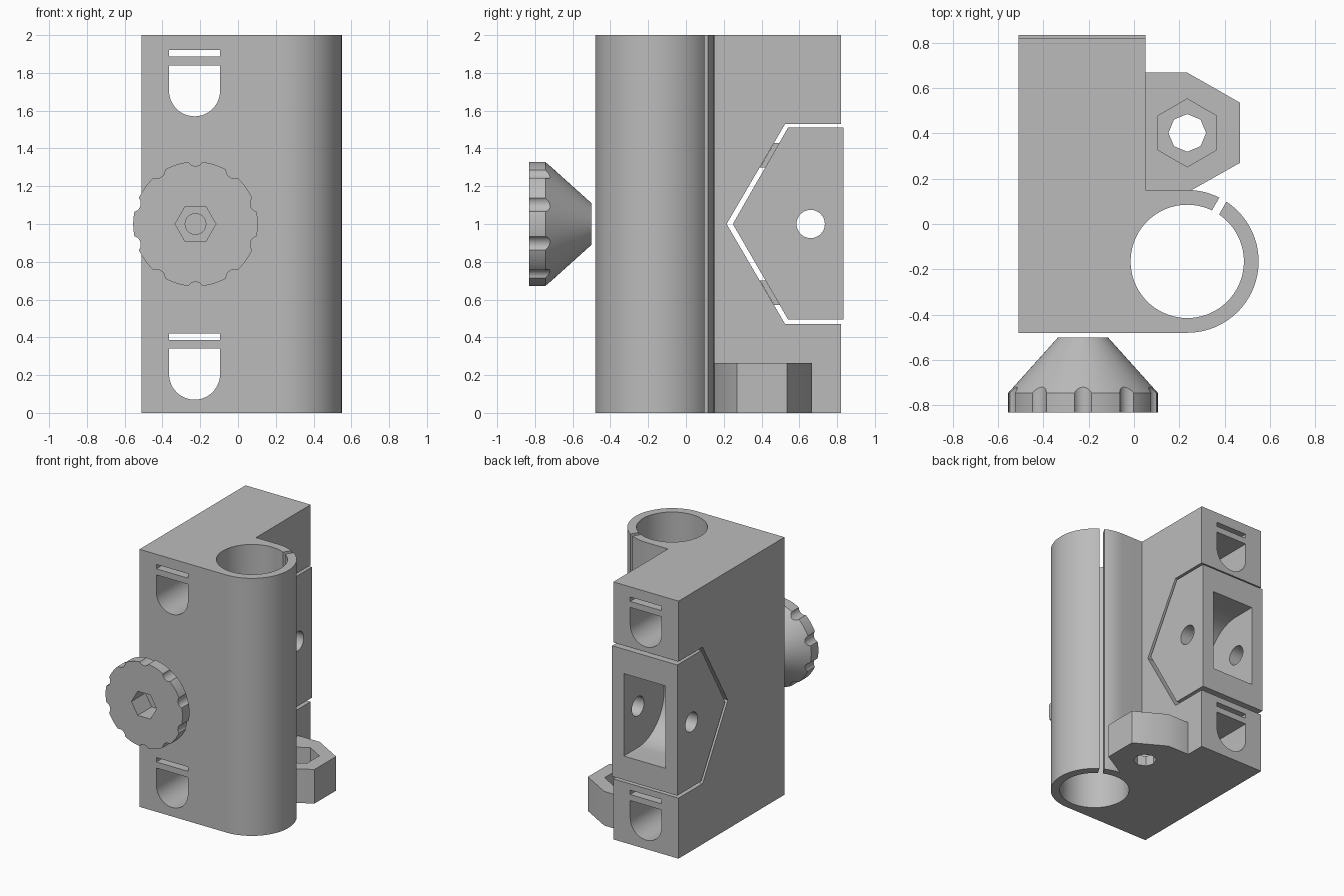
import bpy
from math import pi, cos, sin, radians
from mathutils import Vector

if "Cube" in bpy.data.objects:
    bpy.data.objects.remove(bpy.data.objects["Cube"], do_unlink=True)

grey = bpy.data.materials.new("plain grey")
grey.use_nodes = True
colour = (0.5, 0.5, 0.5, 1)
grey.diffuse_color = colour
grey.node_tree.nodes["Principled BSDF"].inputs["Base Color"].default_value = colour

# Maps (u, v, along) to world space for a prism drawn across each axis
PLACE = {
    "X": lambda u, v, w: (w, u, v),
    "Y": lambda u, v, w: (u, w, v),
    "Z": lambda u, v, w: (u, v, w),
}


def loft(name, rings, axis):
    """Closed solid through rings given as (outline, position along axis)."""
    n = len(rings[0][0])
    verts = [PLACE[axis](u, v, w) for outline, w in rings for u, v in outline]
    faces = [list(range(n))[::-1], list(range(len(verts) - n, len(verts)))]
    for k in range(len(rings) - 1):
        for i in range(n):
            j = (i + 1) % n
            faces.append([k * n + i, k * n + j, k * n + n + j, k * n + n + i])
    if axis == "Y":
        faces = [f[::-1] for f in faces]
    mesh = bpy.data.meshes.new(name)
    mesh.from_pydata(verts, [], faces)
    mesh.materials.append(grey)
    obj = bpy.data.objects.new(name, mesh)
    bpy.context.collection.objects.link(obj)
    return obj


def prism(name, outline, lo, hi, axis):
    return loft(name, [(outline, lo), (outline, hi)], axis)


def arc(u, v, r, n, start=0, sweep=360):
    """Points on a circle; a full sweep leaves out the repeated end point."""
    steps = n if sweep == 360 else n - 1
    return [(u + r * cos(radians(start + sweep * i / steps)),
             v + r * sin(radians(start + sweep * i / steps))) for i in range(n)]


def rect(u0, u1, v0, v1):
    return [(u0, v0), (u1, v0), (u1, v1), (u0, v1)]


def combine(target, other, operation="DIFFERENCE"):
    mod = target.modifiers.new("join", "BOOLEAN")
    mod.operation = operation
    mod.object = other
    mod.solver = "EXACT"
    bpy.context.view_layer.objects.active = target
    bpy.ops.object.modifier_apply(modifier=mod.name)
    bpy.data.objects.remove(other, do_unlink=True)


def finish(obj):
    bpy.ops.object.select_all(action="DESELECT")
    obj.select_set(True)
    bpy.context.view_layer.objects.active = obj
    bpy.ops.object.shade_smooth_by_angle(angle=radians(30))


LEFT, RIGHT = -0.51, 0.05
MID = -0.23
TX, TY = 0.235, -0.165

# Body: block and tube wall drawn as one outline
outline = [(LEFT, -0.48)] + arc(TX, TY, 0.315, 49, -90, 180)
outline += [(RIGHT, 0.15), (RIGHT, 0.82), (LEFT, 0.82)]
body = prism("clamp_body", outline, 0, 2, "Z")

# Tube bore and its slanted split
combine(body, prism("bore", arc(TX, TY, 0.25, 72), -0.1, 2.1, "Z"))
along = Vector((cos(radians(60)), sin(radians(60))))
side = Vector((-along.y, along.x)) * 0.018
centre = Vector((TX, TY))
split = [centre + along * 0.2 - side, centre + along * 0.4 - side,
         centre + along * 0.4 + side, centre + along * 0.2 + side]
combine(body, prism("split", [tuple(p) for p in split], -0.1, 2.1, "Z"))

# Rounded openings with a strap slit above each
for z in (0.205, 1.705):
    opening = arc(MID, z, 0.135, 25, 180, 180)
    opening += [(MID + 0.135, z + 0.135), (MID - 0.135, z + 0.135)]
    combine(body, prism("opening", opening, -0.6, 0.95, "Y"))
    slit = rect(MID - 0.135, MID + 0.135, z + 0.182, z + 0.216)
    combine(body, prism("slit", slit, -0.6, 0.95, "Y"))

# Pointed notch for the wedge
notch = [(0.215, 1), (0.525, 0.47), (0.95, 0.47), (0.95, 1.53), (0.525, 1.53)]
combine(body, prism("notch", notch, -0.6, 0.14, "X"))
finish(body)

# Wedge with a rounded pocket and a cross pin hole
wedge_shape = [(0.248, 1), (0.54, 0.495), (0.835, 0.495), (0.835, 1.51), (0.54, 1.51)]
wedge = prism("wedge_block", wedge_shape, LEFT, RIGHT, "X")
pocket = arc(0.66, 1, 0.32, 41, 90, 180) + [(0.95, 0.68), (0.95, 1.32)]
combine(wedge, prism("pocket", pocket, -0.41, -0.05, "X"))
combine(wedge, prism("pin_hole", arc(0.66, 1, 0.075, 32), -0.6, 0.14, "X"))
finish(wedge)

# Small bridges holding the wedge off the notch
for name, sign in (("upper_bridge", 1), ("lower_bridge", -1)):
    bridge = [(0.392, 1 + sign * 0.30), (0.422, 1 + sign * 0.30),
              (0.497, 1 + sign * 0.43), (0.467, 1 + sign * 0.43)]
    prism(name, bridge[::sign], MID - 0.135, MID + 0.135, "X")

# Foot lug with a hexagonal nut recess
lug_shape = [(RIGHT, 0.15), (0.255, 0.15), (0.468, 0.27), (0.468, 0.535),
             (0.235, 0.668), (RIGHT, 0.668)]
lug = prism("nut_lug", lug_shape, 0, 0.265, "Z")
combine(lug, prism("recess", arc(TX, 0.402, 0.15, 6, 30), 0.08, 0.4, "Z"))
combine(lug, prism("bolt_hole", arc(TX, 0.402, 0.083, 8), -0.1, 0.3, "Z"))
finish(lug)

# Knob: short rim and a cone towards the body
KX = -0.225
knob = loft("knob", [(arc(KX, 1, 0.33, 80), -0.832), (arc(KX, 1, 0.33, 80), -0.745),
                     (arc(KX, 1, 0.11, 80), -0.5)], "Y")
for x, z in arc(KX, 1, 0.352, 10, 90):
    combine(knob, prism("scallop", arc(x, z, 0.045, 24), -0.9, -0.6, "Y"))
combine(knob, prism("hex_recess", arc(KX, 1, 0.108, 6), -0.9, -0.66, "Y"))
combine(knob, prism("shaft_hole", arc(KX, 1, 0.055, 20), -0.9, -0.4, "Y"))
finish(knob)
